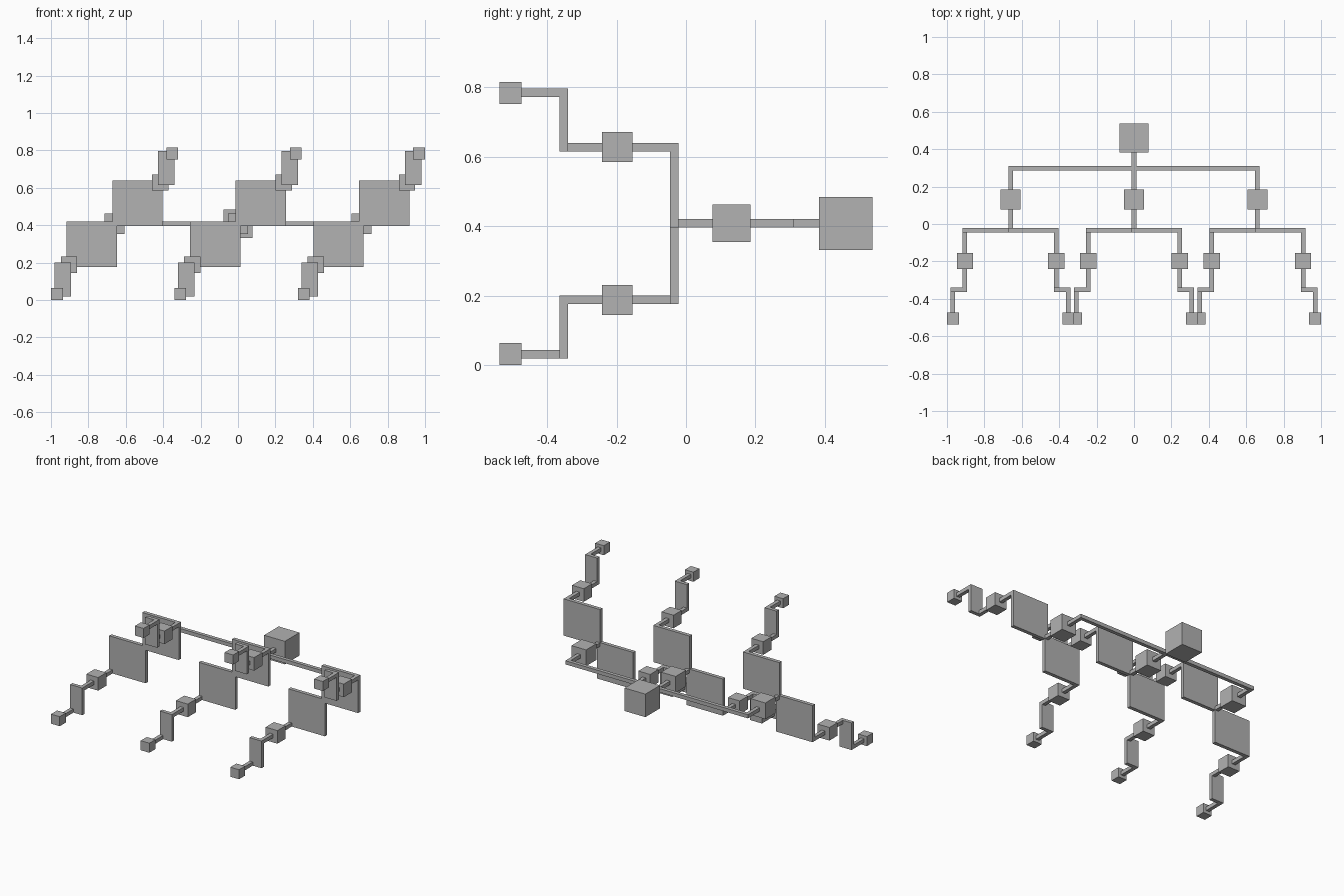
import bpy
from mathutils import Vector

if "Cube" in bpy.data.objects:
    bpy.data.objects.remove(bpy.data.objects["Cube"], do_unlink=True)

# One plain grey for the whole tree
GREY = (0.445, 0.445, 0.445, 1)
grey = bpy.data.materials.new("plain_grey")
grey.use_nodes = True
grey.diffuse_color = GREY
grey.node_tree.nodes["Principled BSDF"].inputs["Base Color"].default_value = GREY

HALF = 0.0122  # half thickness of connectors


def box(name, low, high):
    low, high = Vector(low), Vector(high)
    bpy.ops.mesh.primitive_cube_add(size=1, location=(low + high) / 2)
    ob = bpy.context.object
    ob.name = name
    ob.scale = high - low
    bpy.ops.object.transform_apply(location=False, rotation=False, scale=True)
    ob.data.materials.append(grey)
    return ob


def node(name, centre, size):
    half = Vector((size, size, size)) / 2
    return box(name, Vector(centre) - half, Vector(centre) + half)


def link(name, a, b):
    """Padded box spanning two points: a bar or a diagonal plate."""
    pad = Vector((HALF, HALF, HALF))
    low = Vector(map(min, a, b)) - pad
    high = Vector(map(max, a, b)) + pad
    return box(name, low, high)


# Depth of each node row, and of the connector planes between rows
ROOT_Y, MID_Y, BRANCH_Y, TIP_Y = 0.46, 0.131, -0.198, -0.505
BUS_Y, PLATE_Y, SMALL_PLATE_Y = 0.297, -0.034, -0.352
MID_Z = 0.408

# Root block, its stem and the long crossbar
node("root_block", (0, ROOT_Y, MID_Z), 0.153)
link("root_stem", (0, ROOT_Y, MID_Z), (0, BUS_Y, MID_Z))
link("crossbar", (-0.66, BUS_Y, MID_Z), (0.66, BUS_Y, MID_Z))

for side, x in (("right", -0.66), ("centre", 0), ("left", 0.66)):
    # Middle block with a stem running through it
    node(f"{side}_middle_block", (x, MID_Y, MID_Z), 0.108)
    link(f"{side}_middle_stem", (x, BUS_Y, MID_Z), (x, PLATE_Y, MID_Z))

    for level, s in (("lower", -1), ("upper", 1)):
        part = f"{side}_{level}"
        bx, bz = x + s * 0.244, MID_Z + s * 0.22
        tx, tz = bx + s * 0.0645, bz + s * 0.156

        # Large plate out to the branch block
        link(f"{part}_large_plate", (x, PLATE_Y, MID_Z), (bx, PLATE_Y, bz))
        link(f"{part}_branch_stem", (bx, PLATE_Y, bz), (bx, SMALL_PLATE_Y, bz))
        node(f"{part}_branch_block", (bx, BRANCH_Y, bz), 0.087)

        # Small plate out to the tip block
        link(f"{part}_small_plate", (bx, SMALL_PLATE_Y, bz), (tx, SMALL_PLATE_Y, tz))
        link(f"{part}_tip_stem", (tx, SMALL_PLATE_Y, tz), (tx, TIP_Y, tz))
        node(f"{part}_tip_block", (tx, TIP_Y, tz), 0.0635)
